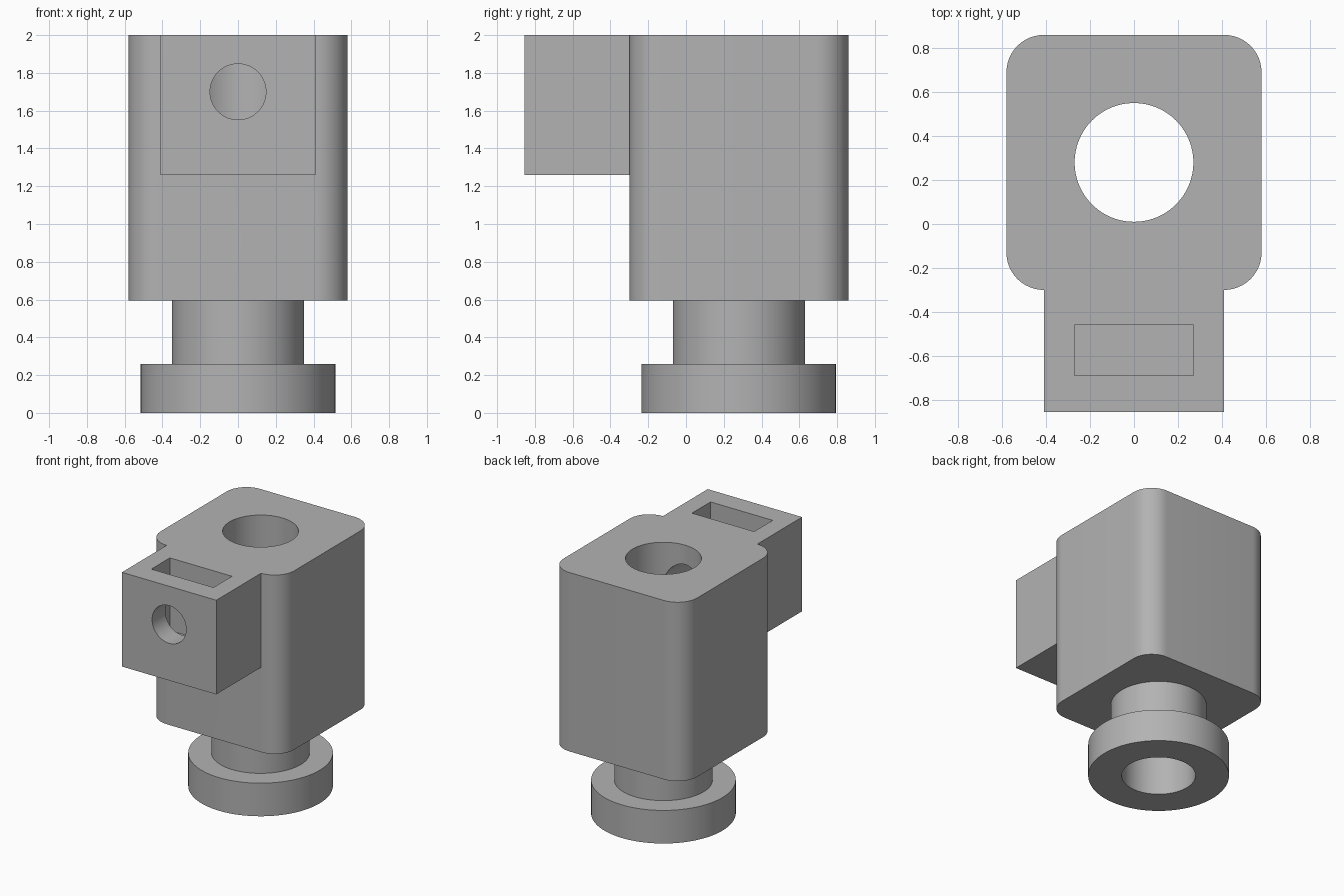
import bpy, bmesh, math
from mathutils import Matrix

if "Cube" in bpy.data.objects:
    bpy.data.objects.remove(bpy.data.objects["Cube"])

grey = bpy.data.materials.new("plain grey")
grey.diffuse_color = (0.45, 0.45, 0.45, 1)
grey.use_nodes = True
grey.node_tree.nodes["Principled BSDF"].inputs["Base Color"].default_value = grey.diffuse_color

BORE_Y = 0.28


def finish(name, bm):
    bmesh.ops.recalc_face_normals(bm, faces=bm.faces)
    me = bpy.data.meshes.new(name)
    bm.to_mesh(me)
    bm.free()
    me.materials.append(grey)
    ob = bpy.data.objects.new(name, me)
    bpy.context.collection.objects.link(ob)
    return ob


def prism(name, outline, z0, z1):
    """Extrude an xy outline from z0 to z1."""
    bm = bmesh.new()
    face = bm.faces.new([bm.verts.new((x, y, z0)) for x, y in outline])
    geom = bmesh.ops.extrude_face_region(bm, geom=[face])["geom"]
    top = [v for v in geom if isinstance(v, bmesh.types.BMVert)]
    bmesh.ops.translate(bm, verts=top, vec=(0, 0, z1 - z0))
    return finish(name, bm)


def box(name, x, y0, y1, z0, z1):
    return prism(name, [(-x, y0), (x, y0), (x, y1), (-x, y1)], z0, z1)


def circle(r, cy, n=96):
    return [(r * math.cos(2 * math.pi * i / n), cy + r * math.sin(2 * math.pi * i / n))
            for i in range(n)]


def rounded_rect(hx, y0, y1, r, n=12):
    pts = []
    corners = [(hx - r, y1 - r), (r - hx, y1 - r), (r - hx, y0 + r), (hx - r, y0 + r)]
    for k, (cx, cy) in enumerate(corners):
        for i in range(n + 1):
            a = math.pi / 2 * (k + i / n)
            pts.append((cx + r * math.cos(a), cy + r * math.sin(a)))
    return pts


def combine(target, other, operation):
    mod = target.modifiers.new(other.name, "BOOLEAN")
    mod.operation = operation
    mod.solver = "EXACT"
    mod.object = other
    bpy.context.view_layer.objects.active = target
    bpy.ops.object.modifier_apply(modifier=mod.name)
    bpy.data.objects.remove(other, do_unlink=True)


# Rounded main body with clamp block, neck and foot flange
body = prism("clamp_body", rounded_rect(0.58, -0.30, 0.86, 0.17), 0.595, 2.0)
combine(body, box("clamp_block", 0.41, -0.855, -0.15, 1.26, 2.0), "UNION")
combine(body, prism("neck", circle(0.35, BORE_Y), 0.15, 0.75), "UNION")
combine(body, prism("flange", circle(0.515, BORE_Y), 0.0, 0.26), "UNION")

# Vertical bore, nut slot and screw hole running into the bore
combine(body, prism("bore", circle(0.27, BORE_Y), -0.2, 2.2), "DIFFERENCE")
combine(body, box("nut_slot", 0.27, -0.69, -0.46, 1.43, 2.2), "DIFFERENCE")
screw = prism("screw_hole", circle(0.148, 0, 64), -1.0, BORE_Y)
screw.data.transform(Matrix.Translation((0, 0, 1.70)) @ Matrix.Rotation(-math.pi / 2, 4, "X"))
combine(body, screw, "DIFFERENCE")

bpy.ops.object.select_all(action="DESELECT")
body.select_set(True)
bpy.context.view_layer.objects.active = body
bpy.ops.object.shade_smooth_by_angle(angle=math.radians(30))
